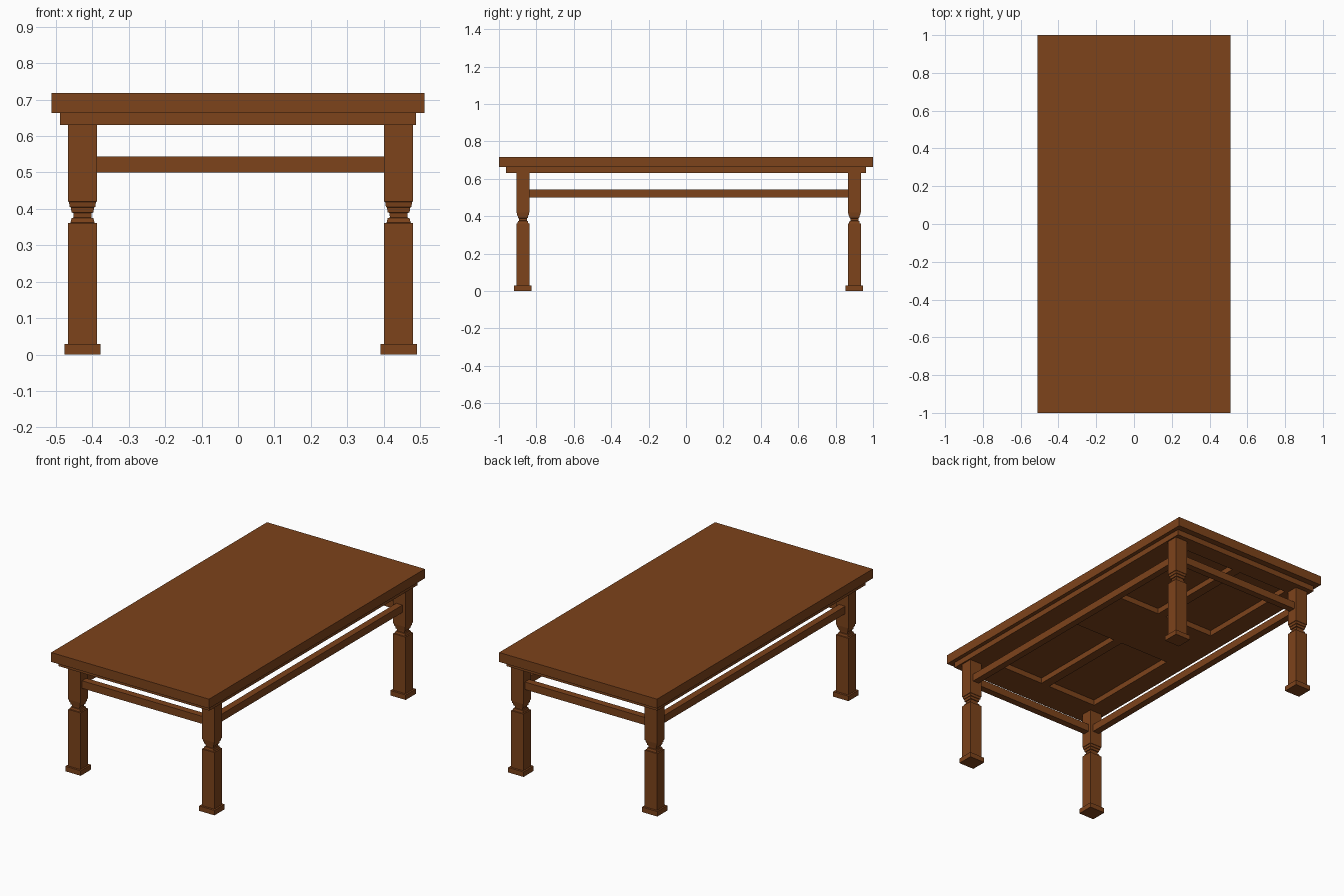
import bpy, bmesh

if "Cube" in bpy.data.objects:
    bpy.data.objects.remove(bpy.data.objects["Cube"])

wood = bpy.data.materials.new("brown_wood")
wood.diffuse_color = (0.205, 0.056, 0.011, 1)
wood.use_nodes = True
wood.node_tree.nodes["Principled BSDF"].inputs["Base Color"].default_value = wood.diffuse_color


def finish(name, bm):
    bmesh.ops.recalc_face_normals(bm, faces=bm.faces[:])
    mesh = bpy.data.meshes.new(name)
    bm.to_mesh(mesh)
    bm.free()
    mesh.materials.append(wood)
    ob = bpy.data.objects.new(name, mesh)
    bpy.context.collection.objects.link(ob)
    return ob


def box(name, x0, x1, y0, y1, z0, z1):
    bm = bmesh.new()
    bmesh.ops.create_cube(bm, size=1)
    for v in bm.verts:
        v.co = ((x0 + x1) / 2 + v.co.x * (x1 - x0),
                (y0 + y1) / 2 + v.co.y * (y1 - y0),
                (z0 + z1) / 2 + v.co.z * (z1 - z0))
    return finish(name, bm)


def square_post(name, cx, cy, profile):
    # stacked square rings: (half x, half y, z)
    bm = bmesh.new()
    prev = None
    for hx, hy, z in profile:
        ring = [bm.verts.new((cx + sx * hx, cy + sy * hy, z))
                for sx, sy in ((-1, -1), (1, -1), (1, 1), (-1, 1))]
        if prev:
            for i in range(4):
                j = (i + 1) % 4
                bm.faces.new((prev[i], prev[j], ring[j], ring[i]))
        else:
            bm.faces.new(ring[::-1])
        prev = ring
    bm.faces.new(prev)
    return finish(name, bm)


# Table top
box("table_top", -0.512, 0.512, -1, 1, 0.663, 0.718)

# Under frame: a slab with four open panels
xs = (-0.489, -0.37, -0.045, 0.01, 0.33, 0.489)
ys = (-0.963, -0.785, -0.16, 0.22, 0.86, 0.963)
bm = bmesh.new()
grid = [[bm.verts.new((x, y, 0.63)) for y in ys] for x in xs]
for i in range(5):
    for j in range(5):
        if not (i in (1, 3) and j in (1, 3)):
            bm.faces.new((grid[i][j], grid[i + 1][j],
                          grid[i + 1][j + 1], grid[i][j + 1]))
bm.normal_update()
frame = finish("under_frame", bm)
up = 1 if frame.data.polygons[0].normal.z > 0 else -1
solid = frame.modifiers.new("thickness", "SOLIDIFY")
solid.thickness = 0.033
solid.offset = up

# Legs with a square foot and a stepped neck
profile = [(0.05, 0.047, 0), (0.05, 0.047, 0.029),
           (0.04, 0.035, 0.029), (0.04, 0.035, 0.361),
           (0.033, 0.029, 0.362), (0.030, 0.026, 0.375),
           (0.024, 0.021, 0.376), (0.025, 0.022, 0.389),
           (0.030, 0.026, 0.390), (0.032, 0.028, 0.404),
           (0.035, 0.031, 0.405), (0.037, 0.033, 0.419),
           (0.04, 0.035, 0.42), (0.04, 0.035, 0.631)]
leg_x = {"left": -0.427, "right": 0.441}
leg_y = {"front": -0.872, "back": 0.9}
for side, x in leg_x.items():
    for end, y in leg_y.items():
        square_post(f"{end}_{side}_leg", x, y, profile)

# Stretchers between the legs
for side, x in leg_x.items():
    box(f"{side}_stretcher", x - 0.02, x + 0.02,
        leg_y["front"] + 0.03, leg_y["back"] - 0.03, 0.5, 0.544)
for end, y in leg_y.items():
    box(f"{end}_stretcher", leg_x["left"] + 0.035, leg_x["right"] - 0.035,
        y - 0.02, y + 0.02, 0.5, 0.544)
